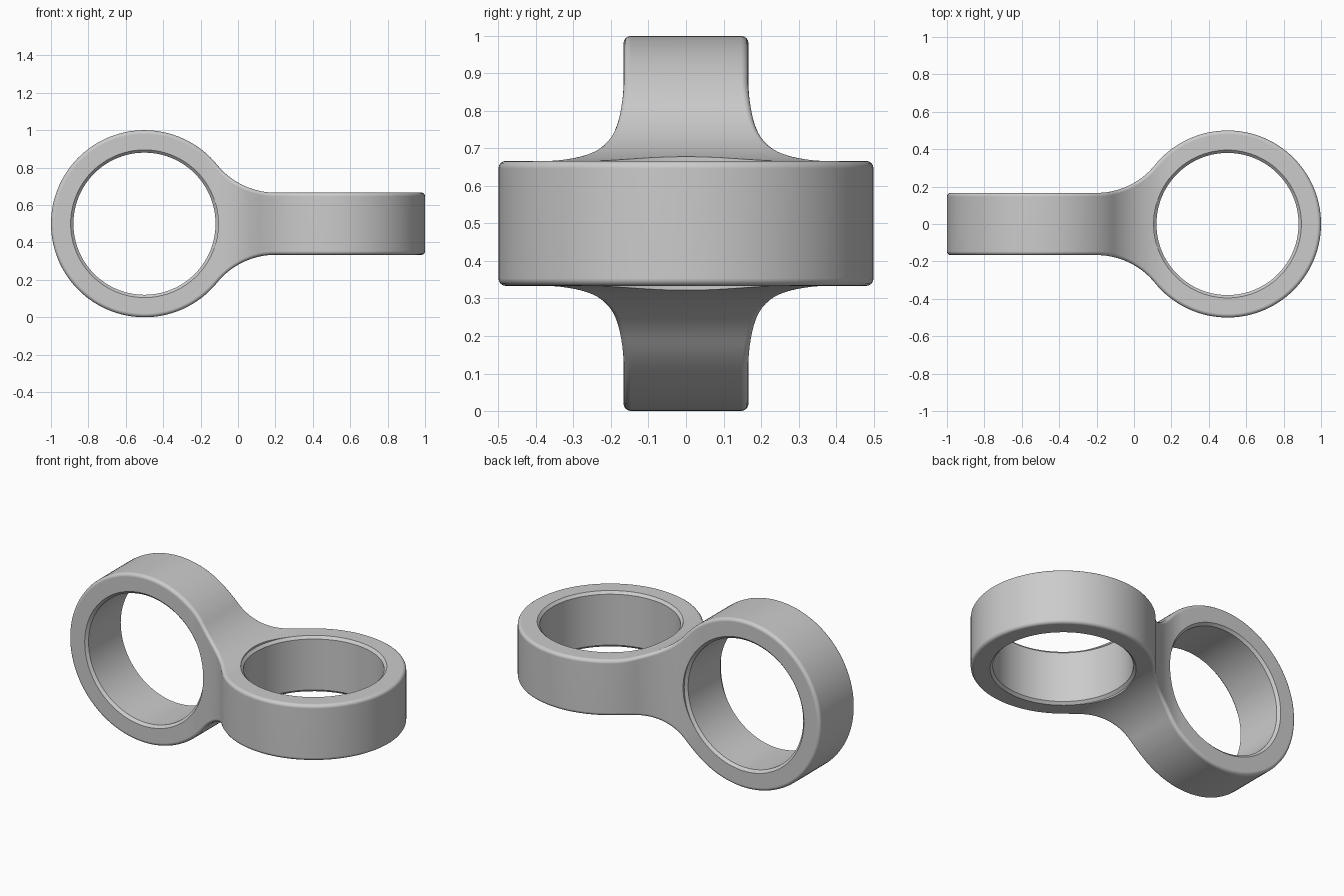
import bpy, bmesh, math

RING_R, HALF, FILLET, HOLE_R, CHAMFER = 0.5, 1 / 6, 0.4, 0.38, 0.015
STEPS = 40

old = bpy.data.objects.get("Cube")
if old:
    bpy.data.objects.remove(old, do_unlink=True)

grey = bpy.data.materials.new("plain grey")
grey.use_nodes = True
colour = (0.6, 0.6, 0.6, 1)
grey.diffuse_color = colour
grey.node_tree.nodes["Principled BSDF"].inputs["Base Color"].default_value = colour


def make_object(name, bm):
    bmesh.ops.recalc_face_normals(bm, faces=bm.faces)
    mesh = bpy.data.meshes.new(name)
    bm.to_mesh(mesh)
    bm.free()
    mesh.materials.append(grey)
    obj = bpy.data.objects.new(name, mesh)
    bpy.context.collection.objects.link(obj)
    return obj


# Half height of the outline: ring, concave fillet, then straight bar
fillet_x = -0.5 + math.sqrt((RING_R + FILLET) ** 2 - (HALF + FILLET) ** 2)
join_x = -0.5 + (fillet_x + 0.5) * RING_R / (RING_R + FILLET)


def outline(x):
    if x < join_x:
        return math.sqrt(max(0, RING_R ** 2 - (x + 0.5) ** 2))
    if x < fillet_x:
        return HALF + FILLET - math.sqrt(FILLET ** 2 - (x - fillet_x) ** 2)
    return HALF


# Stations along the body, evenly spaced around each ring
sweep = math.pi - math.acos((0.5 - fillet_x) / RING_R)
left = [-0.5 - RING_R * math.cos(sweep * i / STEPS) for i in range(STEPS)]
middle = [fillet_x * (2 * i / STEPS - 1) for i in range(STEPS + 1)]
stations = left + middle + [-x for x in reversed(left)]

# Body: rectangular sections whose height and width follow mirrored outlines
bm = bmesh.new()
sections = []
for x in stations:
    h, w = outline(x), outline(-x)
    sections.append([bm.verts.new((x, sy * w, 0.5 + sz * h))
                     for sy, sz in ((-1, -1), (1, -1), (1, 1), (-1, 1))])
for a, b in zip(sections, sections[1:]):
    for i in range(4):
        j = (i + 1) % 4
        bm.faces.new((a[i], a[j], b[j], b[i]))
bmesh.ops.remove_doubles(bm, verts=bm.verts, dist=1e-5)
bmesh.ops.recalc_face_normals(bm, faces=bm.faces)
bmesh.ops.dissolve_limit(bm, angle_limit=math.radians(0.3),
                         verts=bm.verts, edges=bm.edges)

# Rounded rims
rims = [e for e in bm.edges if e.calc_face_angle(0) > 1]
bmesh.ops.bevel(bm, geom=rims, offset=0.02, offset_type='OFFSET', segments=4,
                profile=0.5, affect='EDGES', clamp_overlap=False)
body = make_object("double_ring_body", bm)


# Hole cutter: a turned plug that flares at both mouths
def hole_cutter(name, x, tilt):
    bm = bmesh.new()
    wide, inner = HOLE_R + CHAMFER, HALF - CHAMFER
    profile = [(wide, -0.3), (wide, -HALF), (HOLE_R, -inner),
               (HOLE_R, inner), (wide, HALF), (wide, 0.3)]
    count = 96
    loops = [[bm.verts.new((r * math.cos(math.tau * k / count),
                            r * math.sin(math.tau * k / count), z))
              for k in range(count)] for r, z in profile]
    for a, b in zip(loops, loops[1:]):
        for k in range(count):
            n = (k + 1) % count
            bm.faces.new((a[k], a[n], b[n], b[k]))
    bm.faces.new(loops[0])
    bm.faces.new(loops[-1])
    cutter = make_object(name, bm)
    cutter.location = (x, 0, 0.5)
    cutter.rotation_euler.x = tilt
    cutter.hide_render = True
    return cutter


cutters = [hole_cutter("upright_hole_cutter", -0.5, math.pi / 2),
           hole_cutter("flat_hole_cutter", 0.5, 0)]
bpy.context.view_layer.objects.active = body
body.select_set(True)
for cutter in cutters:
    mod = body.modifiers.new("hole", 'BOOLEAN')
    mod.operation, mod.solver, mod.object = 'DIFFERENCE', 'EXACT', cutter
    bpy.ops.object.modifier_apply(modifier=mod.name)
for cutter in cutters:
    bpy.data.objects.remove(cutter, do_unlink=True)

# Smooth curves with crisp hole edges
bpy.ops.object.shade_smooth_by_angle(angle=math.radians(30))
weighted = body.modifiers.new("flat_face_shading", 'WEIGHTED_NORMAL')
weighted.keep_sharp = True
